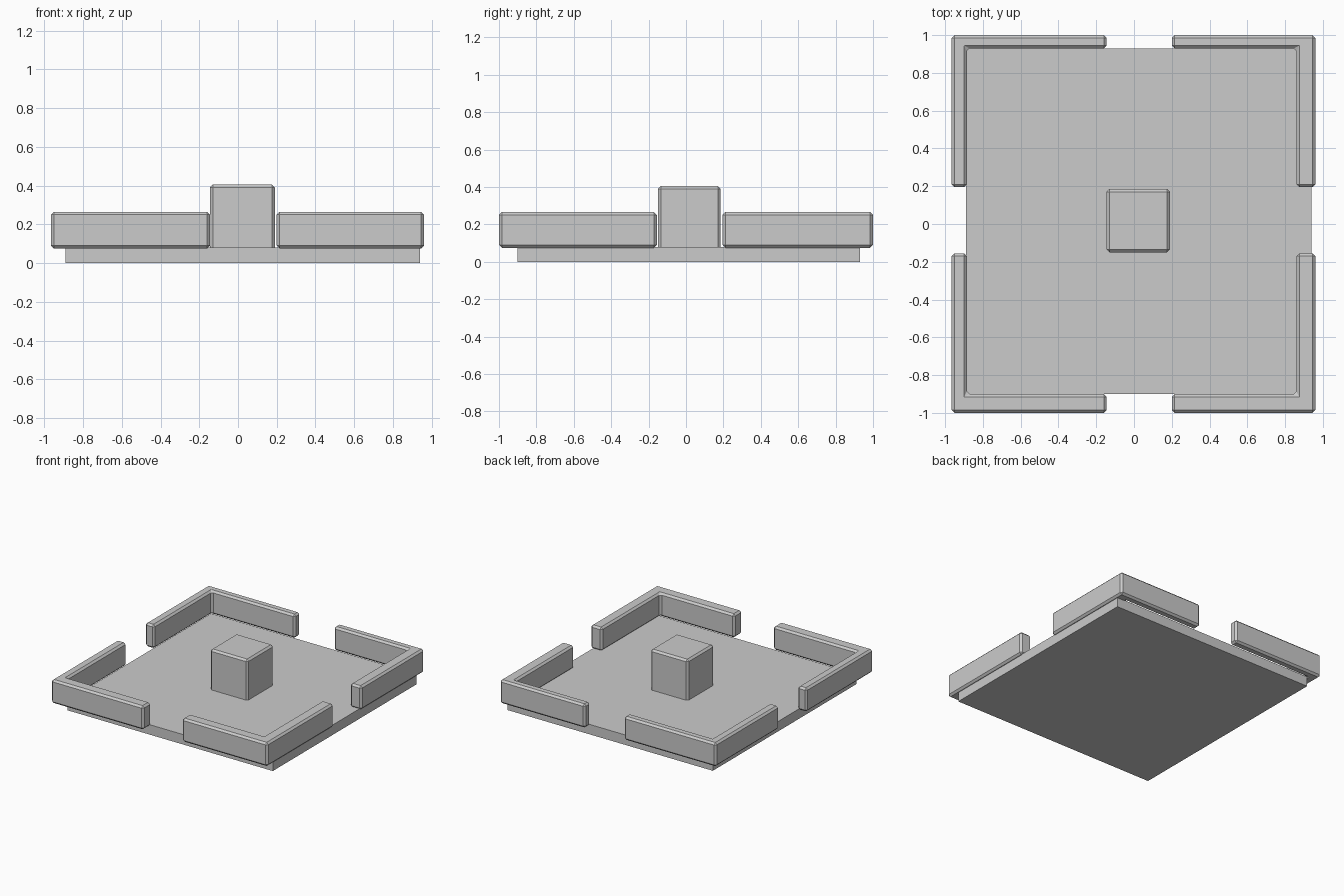
import bpy
import bmesh

cube = bpy.data.objects.get("Cube")
if cube:
    bpy.data.objects.remove(cube, do_unlink=True)

# Single plain grey
grey = bpy.data.materials.new("stone_grey")
grey.use_nodes = True
colour = (0.6, 0.6, 0.6, 1)
grey.diffuse_color = colour
grey.node_tree.nodes["Principled BSDF"].inputs["Base Color"].default_value = colour


def prism(name, outline, bottom, top, bevel=0):
    """Extrude a flat outline upward, with optional chamfered edges."""
    bm = bmesh.new()
    face = bm.faces.new([bm.verts.new((x, y, bottom)) for x, y in outline])
    grown = bmesh.ops.extrude_face_region(bm, geom=[face])["geom"]
    verts = [v for v in grown if isinstance(v, bmesh.types.BMVert)]
    bmesh.ops.translate(bm, verts=verts, vec=(0, 0, top - bottom))
    bmesh.ops.recalc_face_normals(bm, faces=bm.faces)
    mesh = bpy.data.meshes.new(name)
    bm.to_mesh(mesh)
    bm.free()
    mesh.materials.append(grey)
    obj = bpy.data.objects.new(name, mesh)
    bpy.context.collection.objects.link(obj)
    if bevel:
        mod = obj.modifiers.new("chamfer", "BEVEL")
        mod.width = bevel
        mod.segments = 1
    return obj


def rectangle(x0, x1, y0, y1):
    return [(x0, y0), (x1, y0), (x1, y1), (x0, y1)]


# Floor slab and central block
prism("floor", rectangle(-0.89, 0.94, -0.9, 0.93), 0, 0.08)
prism("centre_block", rectangle(-0.145, 0.19, -0.15, 0.185), 0.04, 0.405, 0.015)

# L-shaped corner walls: (outer, inner, free end) along each axis
sides_x = {"right": (-0.965, -0.885, -0.145), "left": (0.96, 0.86, 0.2)}
sides_y = {"front": (-1, -0.9, -0.155), "back": (1, 0.93, 0.195)}
for y_name, (yo, yi, ye) in sides_y.items():
    for x_name, (xo, xi, xe) in sides_x.items():
        outline = [(xo, yo), (xe, yo), (xe, yi), (xi, yi), (xi, ye), (xo, ye)]
        prism(f"{y_name}_{x_name}_wall", outline, 0.075, 0.265, 0.015)
